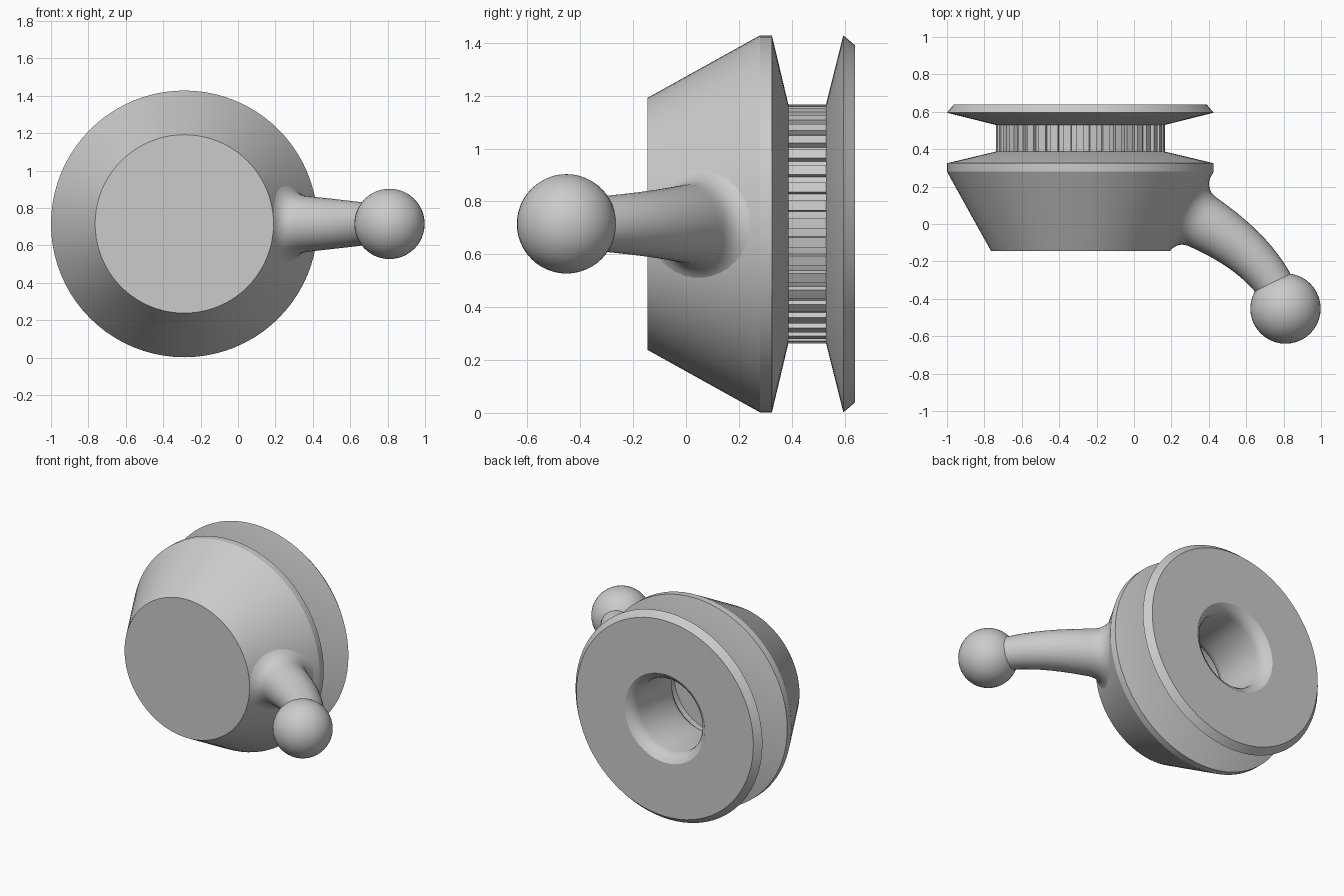
import bpy, bmesh
from math import cos, sin, pi, radians
from mathutils import Vector, Matrix

cube = bpy.data.objects.get("Cube")
if cube:
    bpy.data.objects.remove(cube, do_unlink=True)

HUB = Vector((-0.287, 0, 0.715))   # hub axis runs along y
UP = Vector((0, 0, 1))


def finish(name, bm, smooth=True):
    bmesh.ops.recalc_face_normals(bm, faces=bm.faces)
    mesh = bpy.data.meshes.new(name)
    bm.to_mesh(mesh)
    bm.free()
    obj = bpy.data.objects.new(name, mesh)
    bpy.context.collection.objects.link(obj)
    if smooth:
        bpy.ops.object.select_all(action='DESELECT')
        obj.select_set(True)
        bpy.context.view_layer.objects.active = obj
        bpy.ops.object.shade_smooth_by_angle(angle=radians(28))
    return obj


def loft(name, rings):
    """Skin a list of equal point rings and cap both ends."""
    bm = bmesh.new()
    loops = [[bm.verts.new(p) for p in ring] for ring in rings]
    n = len(loops[0])
    for a, b in zip(loops, loops[1:]):
        for i in range(n):
            j = (i + 1) % n
            bm.faces.new((a[i], a[j], b[j], b[i]))
    bm.faces.new(loops[0])
    bm.faces.new(loops[-1])
    return finish(name, bm)


def hub_ring(y, r, n=80):
    return [HUB + Vector((r * cos(2 * pi * i / n), y, r * sin(2 * pi * i / n)))
            for i in range(n)]


# Hub: tapered body, neck, rear flange and rounded blind bore, as (y, radius)
profile = [
    (-0.145, 0.477), (0.28, 0.713), (0.325, 0.713), (0.387, 0.4525),
    (0.387, 0.43), (0.53, 0.43), (0.53, 0.4525), (0.595, 0.713),
    (0.64, 0.675), (0.64, 0.305), (0.62, 0.275), (0.595, 0.257),
    (0.56, 0.25), (0.23, 0.25), (0.2, 0.257), (0.175, 0.275),
    (0.155, 0.305), (0.1, 0.305),
]
loft("hub", [hub_ring(y, r) for y, r in profile])

# Ribs around the neck
TEETH = 40
bm = bmesh.new()
for k in range(TEETH):
    turn = Matrix.Rotation(2 * pi * k / TEETH, 4, 'Y')
    place = Matrix.Translation((0.436, 0.4585, 0))
    size = Matrix.Diagonal((0.032, 0.147, 0.04, 1))
    bmesh.ops.create_cube(bm, size=1, matrix=Matrix.Translation(HUB) @ turn @ place @ size)
finish("neck_ribs", bm, smooth=False)

# Curved arm: tapered sweep with a flared root that follows the hub taper
z = HUB.z
P = [Vector((0.298, 0.05, z)), Vector((0.47, -0.045, z)),
     Vector((0.67, -0.165, z)), Vector((0.79, -0.39, z))]


def arm_ring(t, r, sag=0.0, n=32):
    u = 1 - t
    centre = P[0] * u**3 + P[1] * (3 * u * u * t) + P[2] * (3 * u * t * t) + P[3] * t**3
    tangent = ((P[1] - P[0]) * u * u + (P[2] - P[1]) * 2 * u * t
               + (P[3] - P[2]) * t * t).normalized()
    side = tangent.cross(UP)
    ring = []
    for i in range(n):
        a = 2 * pi * i / n
        dz = r * sin(a)
        ring.append(centre + side * (r * cos(a)) + UP * dz
                    - tangent * (sag * dz * dz / 1.1))
    return ring


root = [(0, 0.225, 1), (0.012, 0.2, 1), (0.035, 0.178, 0.9),
        (0.07, 0.16, 0.6), (0.12, 0.15, 0.3)]
rings = [arm_ring(*step) for step in root]
STEPS = 14
for k in range(1, STEPS + 1):
    t = 0.12 + 0.88 * k / STEPS
    rings.append(arm_ring(t, 0.15 - 0.052 * (t - 0.12) / 0.88))
loft("arm", rings)

# Ball grip at the end of the arm
bm = bmesh.new()
bmesh.ops.create_uvsphere(bm, u_segments=40, v_segments=24, radius=0.188,
                          matrix=Matrix.Translation((0.81, -0.452, z)))
finish("ball_grip", bm)
